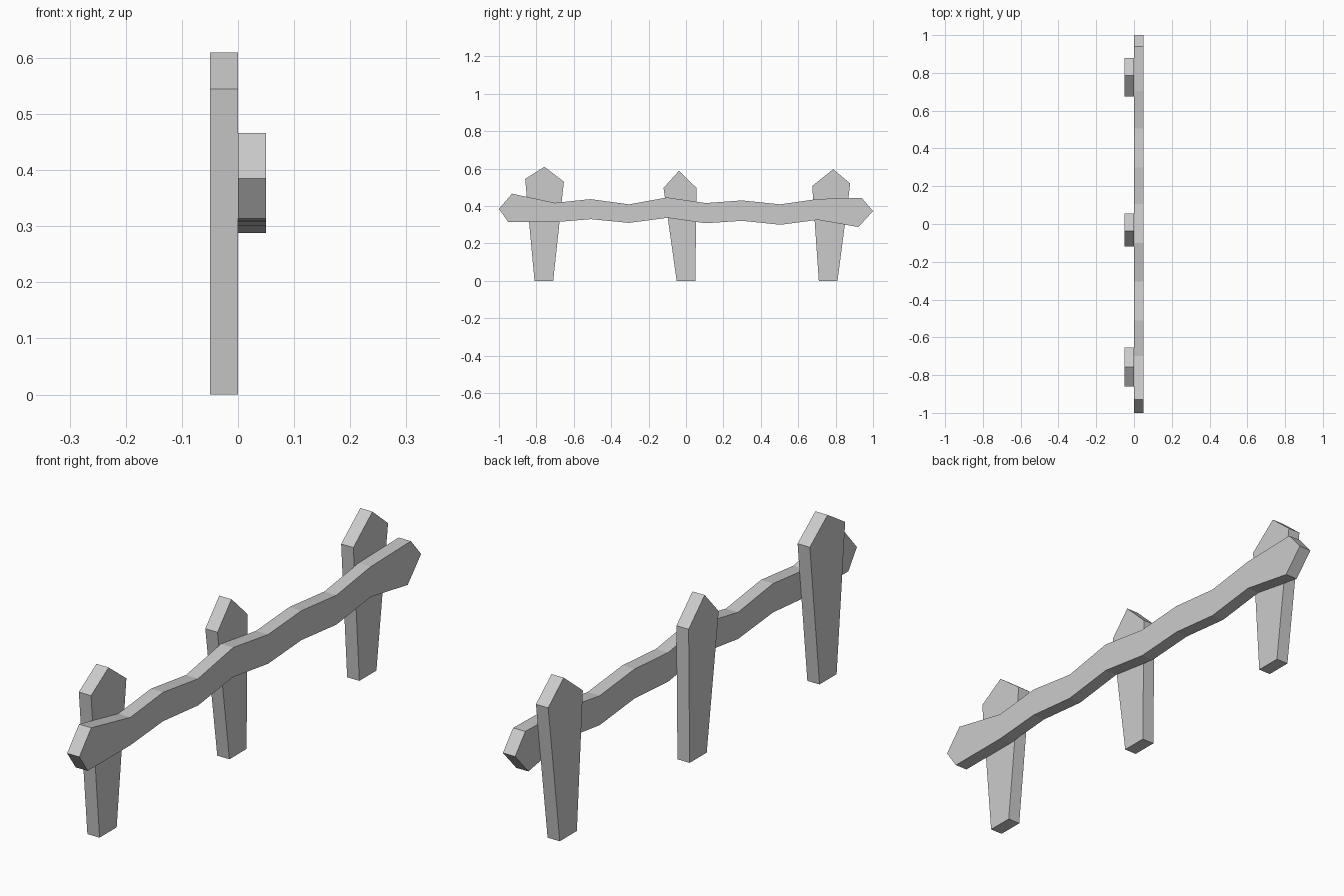
import bpy, bmesh

if "Cube" in bpy.data.objects:
    bpy.data.objects.remove(bpy.data.objects["Cube"])


def plank(name, profile, x0, x1):
    """Extrude a (y, z) outline along x from x0 to x1."""
    bm = bmesh.new()
    face = bm.faces.new([bm.verts.new((x0, y, z)) for y, z in profile])
    ext = bmesh.ops.extrude_face_region(bm, geom=[face], use_keep_orig=True)
    verts = [g for g in ext["geom"] if isinstance(g, bmesh.types.BMVert)]
    bmesh.ops.translate(bm, verts=verts, vec=(x1 - x0, 0, 0))
    bmesh.ops.recalc_face_normals(bm, faces=bm.faces[:])
    mesh = bpy.data.meshes.new(name)
    bm.to_mesh(mesh)
    bm.free()
    obj = bpy.data.objects.new(name, mesh)
    bpy.context.collection.objects.link(obj)
    return obj


# Wavy rail: pointed ends, stations of (y, bottom z, top z) between them
stations = [(-0.70, 0.314, 0.417), (-0.51, 0.33, 0.437), (-0.305, 0.31, 0.409),
            (-0.10, 0.337, 0.446), (0.105, 0.308, 0.416), (0.30, 0.321, 0.43),
            (0.505, 0.30, 0.409), (0.705, 0.326, 0.438)]
left_end = [(-0.95, 0.314), (-1.0, 0.385), (-0.93, 0.466)]
right_end = [(0.94, 0.443), (1.0, 0.373), (0.922, 0.288)]
top = [(y, t) for y, b, t in stations]
bottom = [(y, b) for y, b, t in reversed(stations)]
plank("rail", left_end + top + right_end + bottom, 0.0, 0.05)

# Posts: foot centre, then left shoulder, peak and right shoulder
posts = {
    "left_post": (-0.76, (-0.86, 0.545), (-0.757, 0.61), (-0.653, 0.53)),
    "middle_post": (0.0, (-0.12, 0.497), (-0.038, 0.588), (0.056, 0.497)),
    "right_post": (0.76, (0.675, 0.507), (0.787, 0.597), (0.878, 0.52)),
}
for name, (foot, *head) in posts.items():
    plank(name, [(foot - 0.05, 0.0), *head, (foot + 0.05, 0.0)], -0.05, 0.0)
